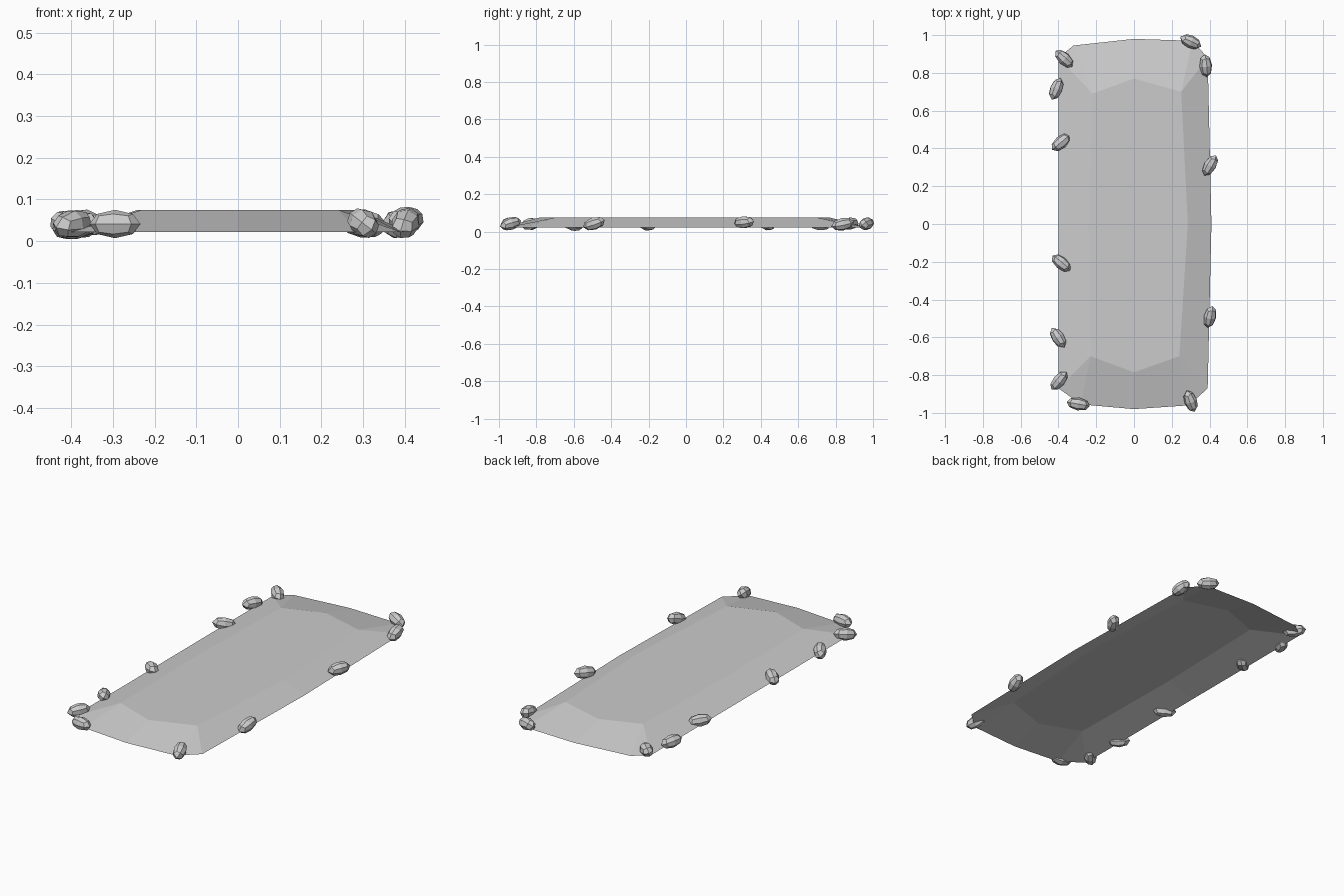
import bpy, bmesh, math
from mathutils import Matrix, Euler

if "Cube" in bpy.data.objects:
    bpy.data.objects.remove(bpy.data.objects["Cube"])


def make_object(name, bm):
    mesh = bpy.data.meshes.new(name)
    bm.to_mesh(mesh)
    bm.free()
    obj = bpy.data.objects.new(name, mesh)
    bpy.context.collection.objects.link(obj)


# Slab: open sheet with a flat raised middle and borders sloping down to the rim
RIM = [(-0.40, 0.88), (-0.32, 0.945), (0, 0.98), (0.31, 0.97), (0.39, 0.88), (0.41, 0),
       (0.39, -0.87), (0.29, -0.96), (0, -0.98), (-0.28, -0.955), (-0.40, -0.87), (-0.40, 0)]
INNER = [(-0.22, 0.69), (0, 0.77), (0.25, 0.70), (0.285, 0),
         (0.24, -0.70), (0, -0.785), (-0.23, -0.70), (-0.24, 0)]
NEAREST = [0, 0, 1, 2, 2, 3, 4, 4, 5, 6, 6, 7]  # inner point beside each rim point

bm = bmesh.new()
rim = [bm.verts.new((x, y, 0.022)) for x, y in RIM]
inner = [bm.verts.new((x, y, 0.075)) for x, y in INNER]
bm.faces.new(inner[::-1])
for i in range(len(rim)):
    j = (i + 1) % len(rim)
    a, b = inner[NEAREST[i]], inner[NEAREST[j]]
    bm.faces.new([a, rim[j], rim[i]] if a == b else [a, b, rim[j], rim[i]])
make_object("slab", bm)

# Edge pebbles: x, y, z, heading, tilt and roll in degrees
PEBBLES = [
    (0.30, 0.965, 0.042, -25, 8, 40), (0.38, 0.838, 0.040, 95, -12, 10),
    (0.403, 0.31, 0.050, 60, -5, 20), (0.402, -0.492, 0.043, 78, -18, 15),
    (0.30, -0.938, 0.043, 110, -15, 35), (-0.295, -0.953, 0.041, -10, 0, 0),
    (-0.397, -0.83, 0.041, 50, -8, 20), (-0.402, -0.602, 0.037, 123, 8, 30),
    (-0.385, -0.207, 0.038, 140, 6, 10), (-0.387, 0.432, 0.041, 40, 10, 0),
    (-0.412, 0.715, 0.040, 68, 6, 25), (-0.37, 0.875, 0.043, 137, -6, 15),
]
for n, (x, y, z, heading, tilt, roll) in enumerate(PEBBLES):
    bm = bmesh.new()
    bmesh.ops.create_cube(bm, size=2)
    bmesh.ops.subdivide_edges(bm, edges=bm.edges[:], cuts=1, use_grid_fill=True)
    for v in bm.verts:
        v.co.normalize()
    rot = Euler([math.radians(a) for a in (roll, tilt, heading)]).to_matrix().to_4x4()
    bm.transform(Matrix.Translation((x, y, z)) @ rot @ Matrix.Diagonal((0.062, 0.034, 0.034, 1)))
    make_object(f"pebble_{n + 1}", bm)
